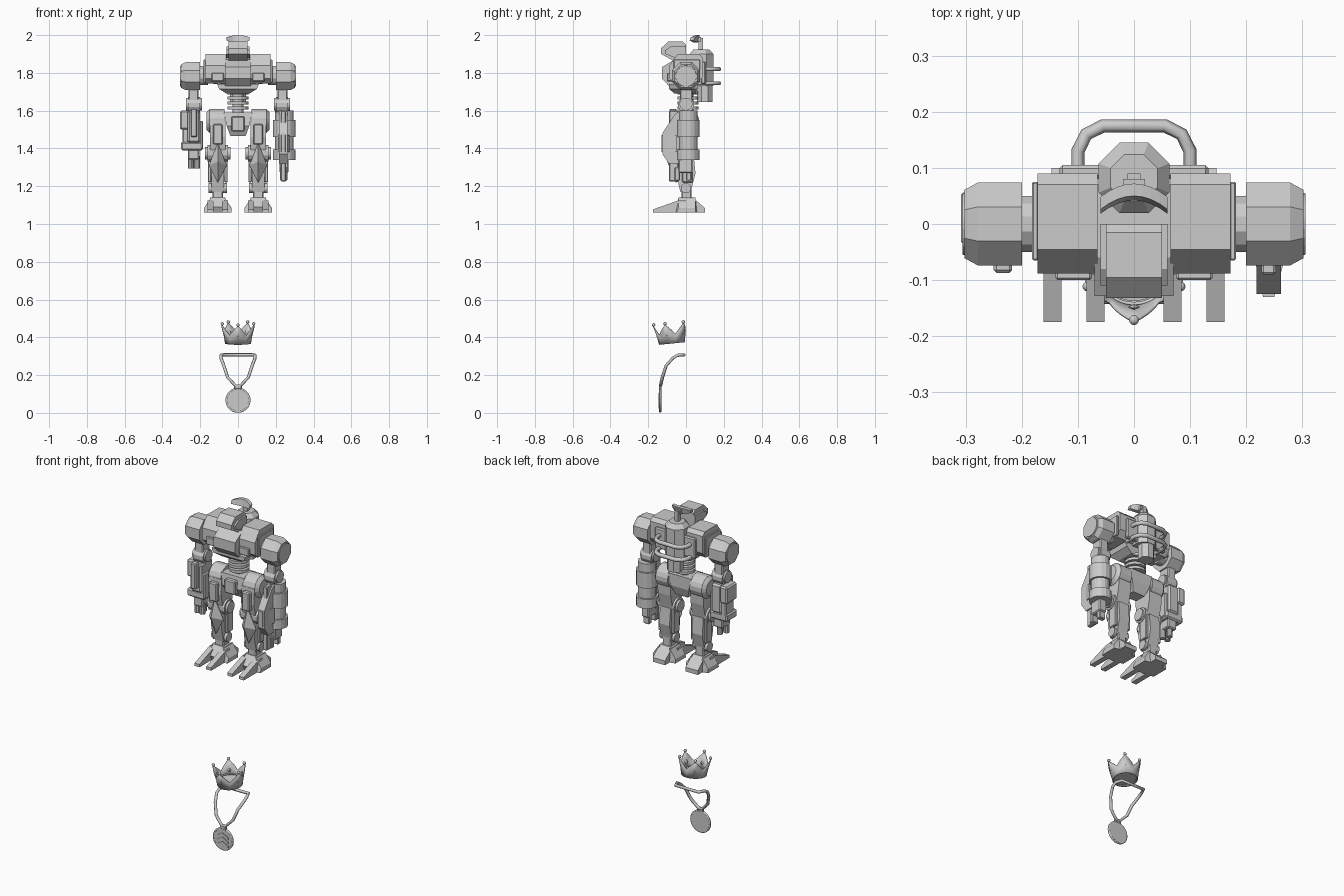
import bpy, bmesh
from math import pi, sin, cos
from mathutils import Vector, Matrix

if "Cube" in bpy.data.objects:
    bpy.data.objects.remove(bpy.data.objects["Cube"])


def finish(name, bm, smooth=False):
    bmesh.ops.recalc_face_normals(bm, faces=bm.faces)
    me = bpy.data.meshes.new(name)
    bm.to_mesh(me)
    bm.free()
    ob = bpy.data.objects.new(name, me)
    bpy.context.collection.objects.link(ob)
    if smooth:
        bpy.ops.object.select_all(action='DESELECT')
        ob.select_set(True)
        bpy.context.view_layer.objects.active = ob
        bpy.ops.object.shade_smooth_by_angle(angle=0.6)
    return ob


def box(name, x0, x1, y0, y1, z0, z1, bev=0.006):
    bm = bmesh.new()
    m = Matrix.Translation(((x0 + x1) / 2, (y0 + y1) / 2, (z0 + z1) / 2))
    bmesh.ops.create_cube(bm, size=1, matrix=m @ Matrix.Diagonal((abs(x1 - x0), y1 - y0, z1 - z0, 1)))
    if bev:
        bmesh.ops.bevel(bm, geom=bm.edges[:], offset=bev, segments=1, affect='EDGES')
    return finish(name, bm)


def prism(name, prof, a, b, axis='x'):
    """Extrude a (y,z) profile along x, or an (x,z) profile along y."""
    bm = bmesh.new()
    put = (lambda t, p: (t, p[0], p[1])) if axis == 'x' else (lambda t, p: (p[0], t, p[1]))
    f = bm.faces.new([bm.verts.new(put(a, p)) for p in prof])
    r = bmesh.ops.extrude_face_region(bm, geom=[f])
    d = (b - a, 0, 0) if axis == 'x' else (0, b - a, 0)
    bmesh.ops.translate(bm, vec=d, verts=[v for v in r['geom'] if isinstance(v, bmesh.types.BMVert)])
    return finish(name, bm)


def rod(name, p, q, r1, r2=None, n=16, smooth=False):
    p, q = Vector(p), Vector(q)
    d = q - p
    m = Matrix.Translation((p + q) / 2) @ d.to_track_quat('Z', 'Y').to_matrix().to_4x4() @ Matrix.Rotation(pi / n, 4, 'Z')
    bm = bmesh.new()
    bmesh.ops.create_cone(bm, cap_ends=True, segments=n, radius1=r1, radius2=r1 if r2 is None else r2,
                          depth=d.length, matrix=m)
    return finish(name, bm, smooth)


def hull(name, pts):
    bm = bmesh.new()
    for p in pts:
        bm.verts.new(p)
    bmesh.ops.convex_hull(bm, input=bm.verts)
    bmesh.ops.dissolve_limit(bm, angle_limit=0.02, verts=bm.verts, edges=bm.edges)
    return finish(name, bm)


def tube(name, pts, r, closed=False):
    cu = bpy.data.curves.new(name, 'CURVE')
    cu.dimensions, cu.bevel_depth, cu.bevel_resolution, cu.use_fill_caps = '3D', r, 1, True
    sp = cu.splines.new('POLY')
    sp.points.add(len(pts) - 1)
    for k, p in zip(sp.points, pts):
        k.co = (*p, 1)
    sp.use_cyclic_u = closed
    ob = bpy.data.objects.new(name, cu)
    bpy.context.collection.objects.link(ob)
    bpy.ops.object.select_all(action='DESELECT')
    ob.select_set(True)
    bpy.context.view_layer.objects.active = ob
    bpy.ops.object.convert(target='MESH')
    return ob


# Head and chest
prism('head', [(0, 1.86), (0, 1.95), (-.015, 1.965), (-.095, 1.965), (-.132, 1.93), (-.132, 1.9), (-.06, 1.86)], -.05, .05)
prism('head_side_plate', [(0, 1.88), (0, 1.94), (-.08, 1.94), (-.11, 1.92), (-.11, 1.9), (-.06, 1.88)], -.06, .06)
prism('chest', [(.07, 1.74), (.07, 1.87), (-.06, 1.87), (-.128, 1.83), (-.128, 1.77), (-.09, 1.73)], -.07, .07)
hull('chest_lower', [(x * s, y, z) for s in (-1, 1) for x, y, z in
     [(.11, -.09, 1.74), (.11, .06, 1.74), (.10, -.09, 1.715), (.06, -.06, 1.69), (.06, .05, 1.69), (.1, .06, 1.715)]])
for s in (-1, 1):
    prism('chest_block', [(.09, 1.78), (.09, 1.88), (.07, 1.9), (-.045, 1.9), (-.088, 1.84), (-.088, 1.77), (-.06, 1.745), (.06, 1.745)],
          s * .065, s * .172)
    box('chest_vent', s * .075, s * .14, -.1, -.06, 1.755, 1.8, .004)
    box('chest_side', s * .17, s * .182, -.065, .075, 1.75, 1.87, .003)
    box('back_block', s * .04, s * .133, .08, .105, 1.74, 1.86)

# Backpack column, two handle pipes, curved dish on a post
rod('backpack', (0, .082, 1.73), (0, .082, 1.9), .068, n=8)
rod('backpack_top', (0, .082, 1.9), (0, .082, 1.925), .068, .045, 8)
rod('backpack_base', (0, .1, 1.645), (0, .1, 1.735), .045, n=8)
for z in (1.82, 1.745):
    tube('back_pipe', [(-.1, .06, z), (-.1, .13, z), (-.085, .16, z), (-.055, .175, z),
                       (.055, .175, z), (.085, .16, z), (.1, .13, z), (.1, .06, z)], .012)
box('dish_post', -.012, .012, .065, .09, 1.92, 1.985, 0)
bm = bmesh.new()
cols = []
for i in range(9):
    t = i / 4 - 1
    x, y, h = .06 * t, .052 - .024 * t * t, .02 - .011 * t * t
    cols.append([bm.verts.new((x, y + a, 1.98 + b)) for a, b in ((-.01, -h), (.012, -h), (.02, h), (-.002, h))])
for a, b in zip(cols, cols[1:]):
    for j in range(4):
        bm.faces.new((a[j], a[j - 1], b[j - 1], b[j]))
bm.faces.new(cols[0])
bm.faces.new(cols[-1])
finish('dish', bm)
box('dish_mount', -.02, .02, .05, .08, 1.965, 1.99, 0)

# Ribbed waist and pelvis
rod('waist_core', (0, .01, 1.58), (0, .01, 1.72), .03)
for i in range(4):
    rod('waist_rib', (0, .01, 1.605 + i * .027), (0, .01, 1.621 + i * .027), .058, n=12)
hull('pelvis', [(x * s, y, z) for s in (-1, 1) for x, y, z in
     [(.075, -.05, 1.59), (.075, .06, 1.59), (.06, -.06, 1.52), (.06, .06, 1.52), (.04, -.03, 1.465), (.04, .04, 1.465)]])
box('pelvis_plate', -.035, .035, -.08, -.03, 1.49, 1.57)

# Shoulders and upper arms
for s in (-1, 1):
    rod('shoulder_axle', (s * .16, 0, 1.785), (s * .21, 0, 1.785), .052, n=12)
    rod('shoulder_drum', (s * .2, 0, 1.783), (s * .278, 0, 1.783), .08, n=8)
    rod('shoulder_bevel', (s * .278, 0, 1.783), (s * .302, 0, 1.783), .08, .066, 8)
    rod('shoulder_cap', (s * .29, 0, 1.783), (s * .306, 0, 1.783), .06, .055, 20)
    box('upper_arm', s * .208, s * .262, -.032, .035, 1.63, 1.73)
    rod('elbow', (s * .19, 0, 1.635), (s * .276, 0, 1.635), .034)
    rod('elbow_block', (s * .2, 0, 1.63), (s * .265, 0, 1.63), .043, n=12)

# Right arm: banded forearm cylinder, forward blade housing, gripper
rod('right_forearm', (.245, .012, 1.36), (.245, .012, 1.6), .05)
for a, b in ((1.46, 1.55), (1.34, 1.395)):
    rod('forearm_band', (.245, .012, a), (.245, .012, b), .061)
prism('blade_housing', [(-.03, 1.6), (-.06, 1.58), (-.125, 1.48), (-.125, 1.37), (-.09, 1.32), (-.03, 1.32)], .218, .262)
hull('blade_edge', [(x, y, z) for x, y in ((.212, -.05), (.272, -.05), (.23, -.13), (.25, -.13)) for z in (1.38, 1.47)])
box('blade_rail', .227, .253, -.09, -.04, 1.225, 1.6, .004)
box('right_hand', .22, .268, -.04, .035, 1.27, 1.35)
for y in (-.06, .0):
    box('right_finger', .222, .262, y, y + .028, 1.23, 1.3, .004)

# Left arm: boxy gun forearm with outer shield and barrels
box('left_forearm', -.268, -.2, -.06, .055, 1.43, 1.6, .01)
box('forearm_shield', -.308, -.26, -.04, .06, 1.5, 1.6, .008)
box('shield_lower', -.295, -.26, -.03, .05, 1.41, 1.51, .006)
box('inner_panel', -.205, -.184, -.05, .04, 1.4, 1.545, .006)
box('forearm_front', -.25, -.217, -.087, -.05, 1.46, 1.61, .005)
box('gun_hub', -.302, -.186, -.05, .05, 1.39, 1.435, .008)
box('gun_body', -.265, -.205, -.04, .04, 1.34, 1.4, .006)
for x, y in ((-.25, -.02), (-.218, -.02), (-.234, .018)):
    rod('gun_barrel', (x, y, 1.295), (x, y, 1.36), .016, n=10)

# Legs: hip drum, thigh, knee, shin, ankle, split foot
for s in (-1, 1):
    X = s * .107
    rod('hip_drum', (s * .072, .005, 1.545), (s * .15, .005, 1.545), .065, n=16)
    rod('hip_cap', (s * .15, .005, 1.545), (s * .168, .005, 1.545), .065, .045, 16)
    prism('thigh', [(-.06, 1.55), (-.065, 1.46), (-.045, 1.36), (.03, 1.36), (.05, 1.45), (.055, 1.55)], X - .042, X + .042)
    box('thigh_plate', X - .025, X + .025, -.085, -.05, 1.42, 1.53)
    rod('knee_axle', (X - .068, -.01, 1.375), (X + .068, -.01, 1.375), .034)
    rod('knee_hub', (X - .055, -.01, 1.375), (X + .055, -.01, 1.375), .045, n=12)
    hull('knee_guard', [(X, -.065, 1.43), (X - .047, -.05, 1.31), (X + .047, -.05, 1.31), (X, -.1, 1.33),
                        (X, -.055, 1.22), (X, -.02, 1.41), (X, -.02, 1.23)])
    prism('shin', [(-.045, 1.37), (-.05, 1.26), (-.03, 1.17), (.025, 1.17), (.05, 1.27), (.04, 1.37)], X - .034, X + .034)
    for t in (-1, 1):
        box('shin_strut', X + t * .034, X + t * .052, -.02, .035, 1.22, 1.37, .004)
        prism('toe', [(-.175, 1.06), (-.175, 1.077), (-.04, 1.125), (.0, 1.125), (.0, 1.06)], X + t * .022, X + t * .054)
        hull('foot_side', [(X + t * a, y, z) for a, y, z in ((.03, -.06, 1.06), (.073, -.05, 1.06), (.073, .05, 1.06), (.03, .06, 1.06),
             (.073, -.04, 1.085), (.073, .05, 1.085), (.035, -.04, 1.14), (.035, .05, 1.14))])
    rod('ankle', (X - .05, .0, 1.19), (X + .05, .0, 1.19), .027)
    box('ankle_post', X - .028, X + .028, -.025, .03, 1.1, 1.2)
    prism('foot', [(-.06, 1.06), (-.075, 1.09), (-.03, 1.14), (.035, 1.14), (.1, 1.085), (.1, 1.06)], X - .04, X + .04)

# Crown: flared five-point wall with band, ball tips and gems
C = Matrix.Translation((0, -.074, .368)) @ Matrix.Rotation(.1, 4, 'X')
N, bm, rows = 40, bmesh.new(), []
for j in range(3):
    ring = []
    for i in range(N):
        k = (i % 8) / 8
        h = j / 2 * (.05 + .052 * abs(2 * k - 1))
        r, a = .064 + h * .1 + 1.3 * h * h, 2 * pi * i / N - pi / 2
        ring.append(bm.verts.new(C @ Vector((r * cos(a), r * sin(a), h))))
    rows.append(ring)
for lo, hi in zip(rows, rows[1:]):
    for i in range(N):
        bm.faces.new((lo[i - 1], lo[i], hi[i], hi[i - 1]))
crown = finish('crown', bm, True)
m = crown.modifiers.new('thickness', 'SOLIDIFY')
m.thickness = .005
for h, r in ((.003, .065), (.022, .067)):
    tube('crown_band', [C @ Vector((r * cos(2 * pi * i / N), r * sin(2 * pi * i / N), h)) for i in range(N)], .004, True)
rod('crown_lining', C @ Vector((0, 0, .008)), C @ Vector((0, 0, .02)), .062, .062, 24)
for i in range(5):
    a = 2 * pi * i / 5 - pi / 2
    d = Vector((cos(a), sin(a), 0))
    bm = bmesh.new()
    bmesh.ops.create_uvsphere(bm, u_segments=12, v_segments=8, radius=.009,
                              matrix=Matrix.Translation(C @ (d * .087 + Vector((0, 0, .107)))))
    finish('crown_ball', bm, True)
    side = Vector((-sin(a), cos(a), 0))
    mid = d * .07 + Vector((0, 0, .045))
    hull('crown_gem', [C @ (mid + o) for o in (Vector((0, 0, .018)), Vector((0, 0, -.018)), side * .01, -side * .01, d * .008, -d * .006)])

# Medal: disc with rim, chevrons, link and neck cord
MY = -.137
rod('medal_disc', (0, MY - .004, .067), (0, MY + .006, .067), .06, n=32, smooth=True)
tube('medal_rim', [(.061 * cos(2 * pi * i / 32), MY, .067 + .061 * sin(2 * pi * i / 32)) for i in range(32)], .006, True)
for z in (.035, .06, .085):
    prism('medal_chevron', [(-.036, z - .012), (0, z + .008), (.036, z - .012), (.036, z), (0, z + .02), (-.036, z)],
          MY - .009, MY, 'y')
box('medal_link', -.02, .02, MY - .007, MY + .007, .125, .147, .003)
half = [(.012, -.135, .143), (.055, -.125, .188), (.075, -.105, .25), (.09, -.07, .29), (.09, -.045, .305), (.075, -.01, .307)]
tube('medal_cord', half + [(-x, y, z) for x, y, z in reversed(half)], .009, True)
